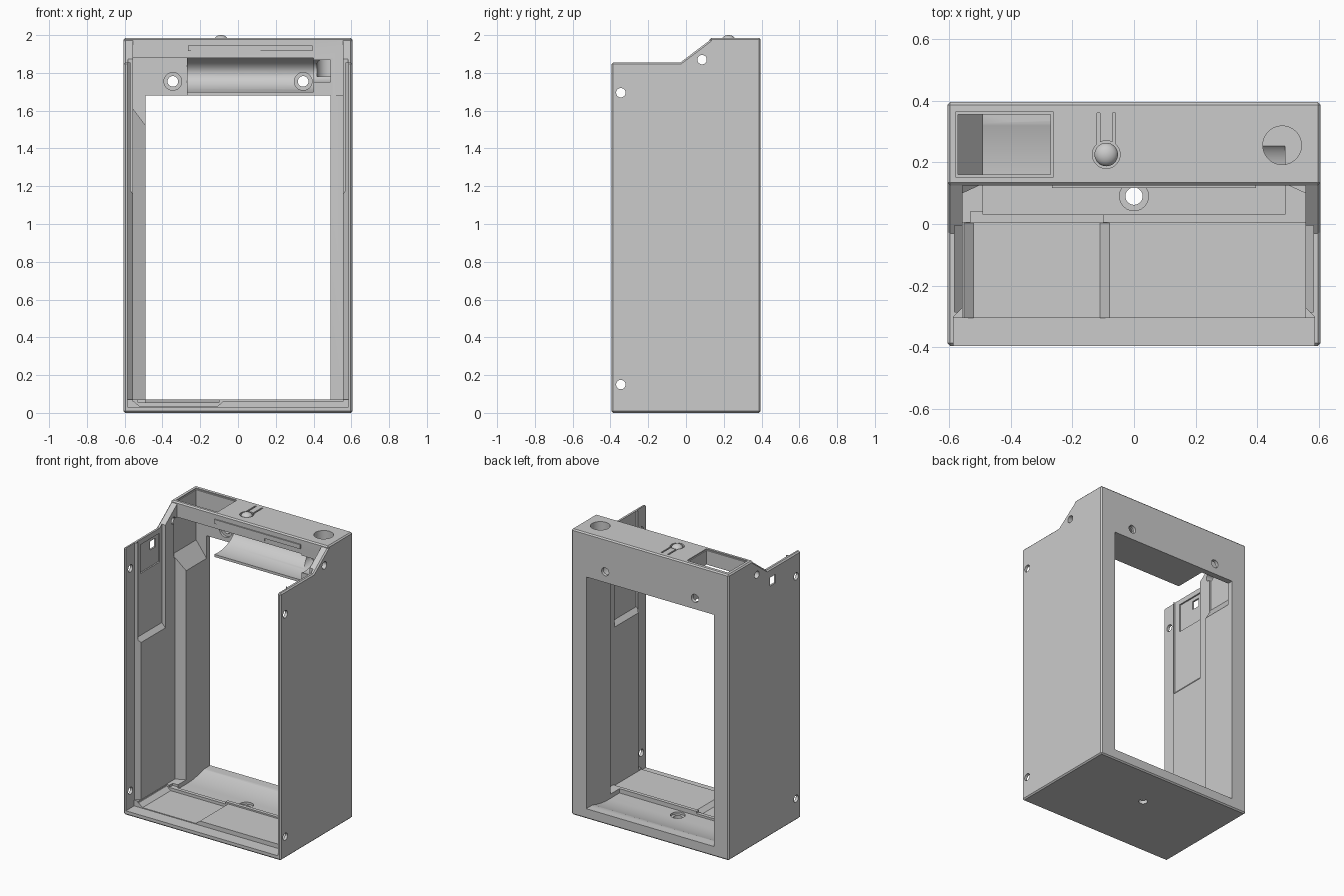
import bpy, bmesh, math
from mathutils import Matrix, Vector

old = bpy.data.objects.get("Cube")
if old:
    bpy.data.objects.remove(old)

grey = bpy.data.materials.new("plain grey")
grey.use_nodes = True
grey.diffuse_color = (0.6, 0.6, 0.6, 1)
grey.node_tree.nodes["Principled BSDF"].inputs["Base Color"].default_value = (0.6, 0.6, 0.6, 1)


def make(name, bm):
    bmesh.ops.recalc_face_normals(bm, faces=bm.faces)
    mesh = bpy.data.meshes.new(name)
    bm.to_mesh(mesh)
    bm.free()
    ob = bpy.data.objects.new(name, mesh)
    bpy.context.collection.objects.link(ob)
    mesh.materials.append(grey)
    return ob


def prism(name, axis, pts, a, b):
    """Extrude a flat outline along an axis from a to b."""
    place = {"x": lambda p, t: (t, p[0], p[1]),
             "y": lambda p, t: (p[0], t, p[1]),
             "z": lambda p, t: (p[0], p[1], t)}[axis]
    bm = bmesh.new()
    face = bm.faces.new([bm.verts.new(place(p, a)) for p in pts])
    ext = bmesh.ops.extrude_face_region(bm, geom=[face])
    move = Vector(place((0, 0), b - a))
    bmesh.ops.translate(bm, vec=move, verts=[g for g in ext["geom"] if isinstance(g, bmesh.types.BMVert)])
    return make(name, bm)


def box(name, x, y, z):
    return prism(name, "z", [(x[0], y[0]), (x[1], y[0]), (x[1], y[1]), (x[0], y[1])], *z)


def rod(name, axis, centre, radius, a, b, radius2=None, n=40):
    """Round or oval bar along an axis."""
    r2 = radius2 or radius
    ring = [math.tau * (i + 0.5) / n for i in range(n)]
    return prism(name, axis, [(centre[0] + radius * math.cos(t), centre[1] + r2 * math.sin(t)) for t in ring], a, b)


def bake(ob):
    deps = bpy.context.evaluated_depsgraph_get()
    mesh = bpy.data.meshes.new_from_object(ob.evaluated_get(deps))
    ob.modifiers.clear()
    ob.data = mesh


def cut(ob, *cutters):
    for c in cutters:
        mod = ob.modifiers.new("cut", "BOOLEAN")
        mod.operation, mod.solver, mod.object = "DIFFERENCE", "EXACT", c
        bake(ob)
        bpy.data.objects.remove(c)


# Outer shell with chamfered edges
side = [(-0.395, 0), (0.395, 0), (0.395, 1.985), (0.125, 1.985), (0.125, 1.972), (-0.03, 1.855), (-0.395, 1.855)]
shell = prism("shell", "x", side, -0.605, 0.605)
bev = shell.modifiers.new("chamfer", "BEVEL")
bev.width, bev.segments, bev.limit_method, bev.angle_limit = 0.016, 1, "ANGLE", math.radians(60)
bake(shell)

# Main hollow: wide at the front, narrow between the rear ribs
half = [(0.585, -0.6), (0.585, -0.3), (0.555, -0.27), (0.555, 0.1), (0.49, 0.13), (0.49, 0.355)]
plan = half + [(-x, y) for x, y in reversed(half)]
cut(shell,
    prism("c", "z", plan, 0.07, 1.88),
    box("c", (-0.585, 0.585), (-0.6, -0.305), (0.03, 3)),
    box("c", (-0.555, 0.555), (-0.31, 0.005), (0.06, 1.7)),
    box("c", (-0.555, 0.555), (-0.32, 0.125), (1.68, 3)),
    box("c", (-0.49, 0.49), (0.3, 0.6), (0.07, 1.68)))

# Floor: curved rear bed, shallow front pocket and ridge notch
arc = [(0.14 + 0.215 * i / 12, 0.04 + 0.04 * (i / 12) ** 2) for i in range(13)]
cut(shell,
    prism("c", "x", [(0.03, 0.04)] + arc + [(0.355, 0.5), (0.03, 0.5)], -0.49, 0.49),
    prism("c", "y", [(-0.56, 0.068), (-0.52, 0.035), (-0.11, 0.035), (-0.07, 0.068)], -0.305, 0.004),
    box("c", (-0.53, -0.1), (-0.01, 0.04), (0.055, 0.2)))

# Thinner upper side walls above a sloped ledge
for s in (-1, 1):
    cut(shell, prism("c", "y", [(s * 0.54, 1.16), (s * 0.555, 1.16), (s * 0.582, 1.19), (s * 0.582, 3), (s * 0.54, 3)],
                     -0.285, -0.005))

# Connector bay on the right under the top window
cut(shell,
    prism("c", "y", [(-0.57, 1.63), (-0.488, 1.52), (-0.27, 1.52), (-0.27, 1.88), (-0.57, 1.88)], 0.09, 0.355),
    box("c", (-0.57, -0.27), (0.16, 0.355), (1.8, 3)),
    box("c", (-0.577, -0.263), (0.15, 0.365), (1.978, 3)),
    box("c", (-0.592, -0.5), (-0.24, -0.03), (1.62, 1.82)),
    box("c", (-0.7, -0.5), (-0.12, -0.06), (1.735, 1.795)))

# Side screw holes
for y, z in ((-0.345, 1.695), (-0.345, 0.15), (0.085, 1.87)):
    cut(shell, rod("c", "x", (y, z), 0.025, -1, 1, n=24))

# Floor screw hole with counterbore
cut(shell, rod("c", "z", (0, 0.09), 0.028, -1, 0.5), rod("c", "z", (0, 0.09), 0.047, 0.025, 0.5))

# Cell trough under the top
trough = box("cell_trough", (-0.27, 0.555), (0.125, 0.356), (1.68, 1.881))
cut(trough,
    rod("c", "x", (0.165, 1.795), 0.18, -0.4, 0.4, radius2=0.1, n=64),
    rod("c", "x", (0.165, 1.81), 0.1, 0.3, 0.54, radius2=0.065))

# Round well in the top
for ob in (shell, trough):
    cut(ob, rod("c", "z", (0.48, 0.255), 0.0625, 1.78, 3))

# Rear screw holes, counterbored from inside
for x in (-0.345, 0.345):
    for ob in (shell, trough):
        cut(ob, rod("c", "y", (x, 1.755), 0.028, 0.1, 1), rod("c", "y", (x, 1.755), 0.047, 0.1, 0.372))

# Push button on a flexible tongue
cut(shell, rod("c", "z", (-0.09, 0.225), 0.045, 1.95, 3))
for x in (-0.115, -0.065):
    cut(shell, box("c", (x - 0.005, x + 0.005), (0.25, 0.36), (1.95, 3)))
bm = bmesh.new()
bmesh.ops.create_uvsphere(bm, u_segments=32, v_segments=16, radius=0.038,
                          matrix=Matrix.Translation((-0.09, 0.225, 1.972)) @ Matrix.Diagonal((1, 1, 0.74, 1)))
button = make("button", bm)

# Thin rails on the front of the top
upper_rail = box("upper_rail", (-0.265, 0.395), (0.117, 0.126), (1.915, 1.945))
lower_rail = box("lower_rail", (-0.25, 0.12), (0.119, 0.126), (1.895, 1.915))

# Smooth curves, sharp edges
bpy.ops.object.select_all(action="DESELECT")
for ob in (shell, trough, button):
    ob.select_set(True)
bpy.context.view_layer.objects.active = shell
bpy.ops.object.shade_smooth_by_angle(angle=math.radians(25))
